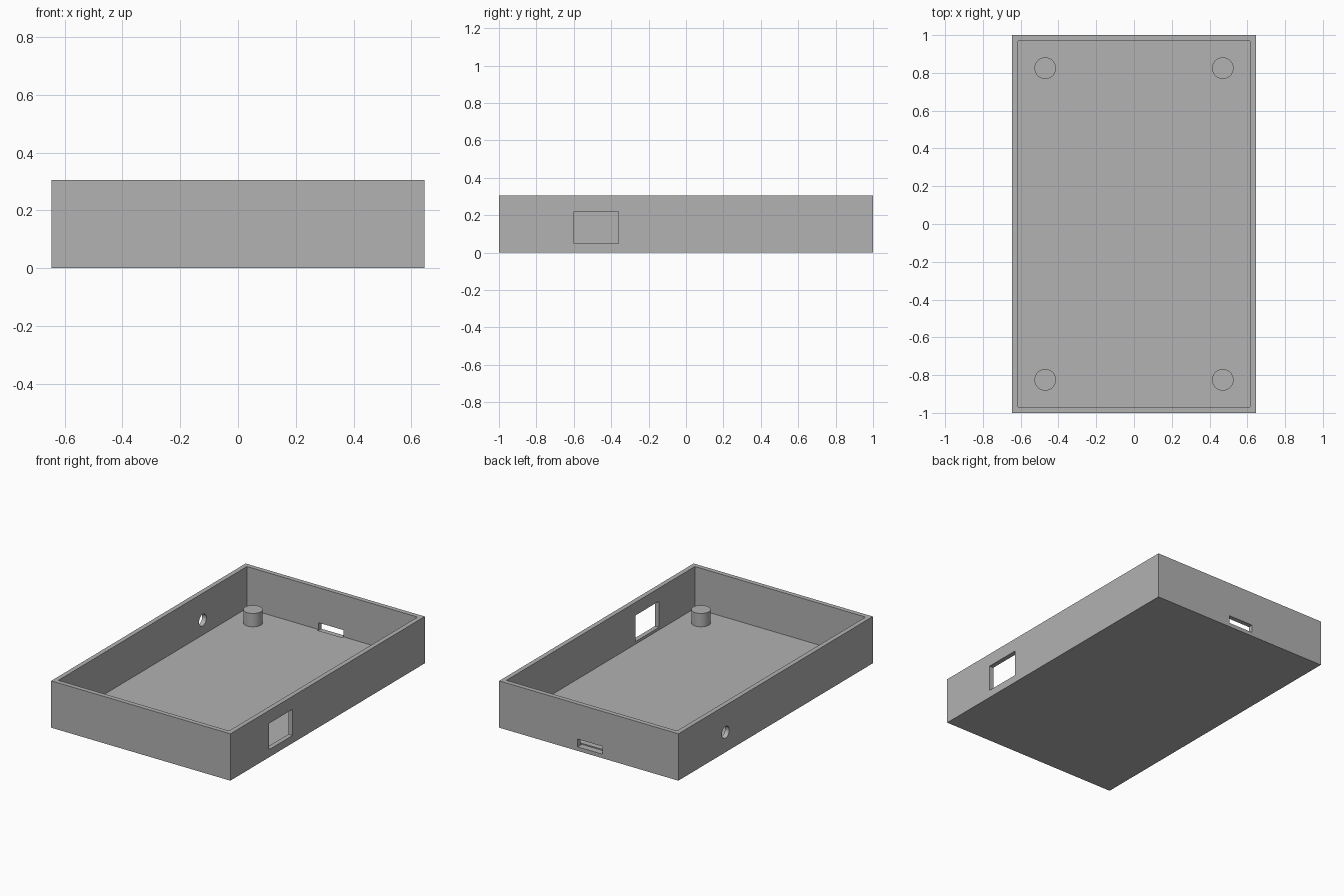
import bpy, bmesh, math
from mathutils import Matrix, Vector

old = bpy.data.objects.get("Cube")
if old:
    bpy.data.objects.remove(old, do_unlink=True)

HALF_X, HALF_Y, HEIGHT = 0.645, 1.0, 0.305
WALL, FLOOR = 0.043, 0.033
POST_RADIUS, POST_TOP = 0.057, 0.12

grey = bpy.data.materials.new("plain grey")
grey.use_nodes = True
colour = (0.445, 0.445, 0.445, 1)
grey.diffuse_color = colour
grey.node_tree.nodes["Principled BSDF"].inputs["Base Color"].default_value = colour


def finish(name, bm):
    mesh = bpy.data.meshes.new(name)
    bmesh.ops.recalc_face_normals(bm, faces=bm.faces)
    bm.to_mesh(mesh)
    bm.free()
    mesh.materials.append(grey)
    obj = bpy.data.objects.new(name, mesh)
    bpy.context.collection.objects.link(obj)
    return obj


def box(low, high):
    low, high = Vector(low), Vector(high)
    bm = bmesh.new()
    matrix = Matrix.Translation((low + high) / 2) @ Matrix.Diagonal((high - low).to_4d())
    bmesh.ops.create_cube(bm, size=1, matrix=matrix)
    return bm


def cylinder(radius, depth, matrix):
    bm = bmesh.new()
    bmesh.ops.create_cone(bm, cap_ends=True, segments=48, radius1=radius,
                          radius2=radius, depth=depth, matrix=matrix)
    return bm


def select_only(obj):
    bpy.ops.object.select_all(action='DESELECT')
    obj.select_set(True)
    bpy.context.view_layer.objects.active = obj


# Open tray: inset the top of a block and push the inner face down to the floor
bm = box((-HALF_X, -HALF_Y, 0), (HALF_X, HALF_Y, HEIGHT))
bm.normal_update()
top = max(bm.faces, key=lambda f: f.calc_center_median().z)
bmesh.ops.inset_region(bm, faces=[top], thickness=WALL)
inner = bmesh.ops.extrude_face_region(bm, geom=[top])["geom"]
bmesh.ops.translate(bm, vec=(0, 0, FLOOR - HEIGHT),
                    verts=[v for v in inner if isinstance(v, bmesh.types.BMVert)])
if top.is_valid:
    bmesh.ops.delete(bm, geom=[top], context='FACES')
tray = finish("tray", bm)

# Wall openings: wide port, thin slot and round jack hole
side_turn = Matrix.Translation((-HALF_X, 0.515, 0.13)) @ Matrix.Rotation(math.pi / 2, 4, 'Y')
cutters = [
    finish("port_cutter", box((HALF_X - 0.1, -0.6, 0.05), (HALF_X + 0.1, -0.36, 0.22))),
    finish("slot_cutter", box((-0.10, HALF_Y - WALL, 0.026), (0.08, HALF_Y + 0.1, 0.077))),
    finish("jack_cutter", cylinder(0.038, 0.2, side_turn)),
]
for cutter in cutters:
    cutter.hide_render = True
    select_only(tray)
    cut = tray.modifiers.new("opening", 'BOOLEAN')
    cut.operation = 'DIFFERENCE'
    cut.solver = 'EXACT'
    cut.object = cutter
    bpy.ops.object.modifier_apply(modifier=cut.name)
    bpy.data.objects.remove(cutter, do_unlink=True)
select_only(tray)
bpy.ops.object.shade_smooth_by_angle(angle=math.radians(30))

# Mounting posts in the four corners, set slightly into the floor
for x, side in ((-0.47, "right"), (0.47, "left")):
    for y, end in ((-0.825, "front"), (0.825, "back")):
        base = FLOOR - 0.005
        place = Matrix.Translation((x, y, (base + POST_TOP) / 2))
        post = finish(f"{end}_{side}_post", cylinder(POST_RADIUS, POST_TOP - base, place))
        select_only(post)
        bpy.ops.object.shade_smooth_by_angle(angle=math.radians(30))
